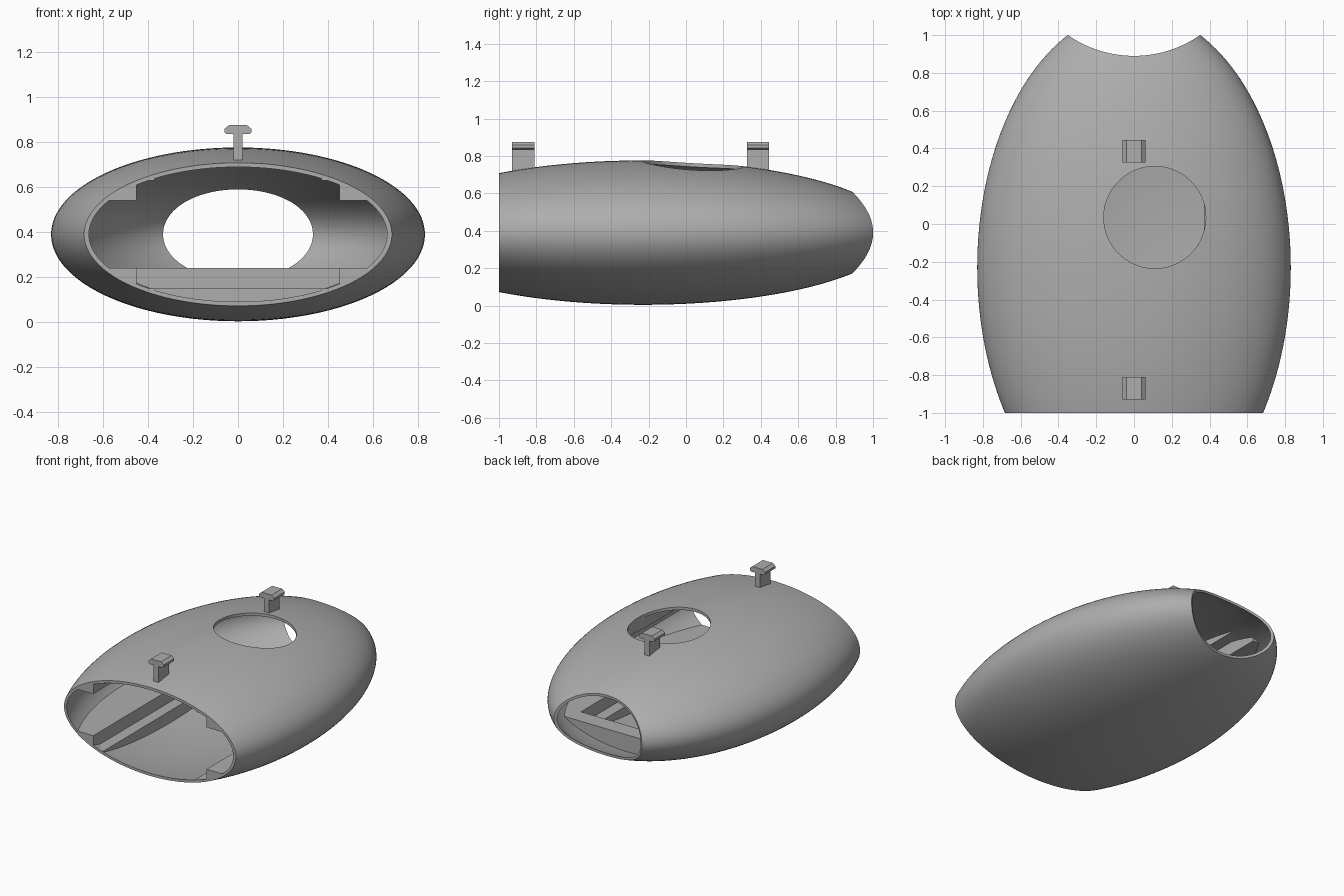
import bpy, bmesh, math
from mathutils import Matrix

if "Cube" in bpy.data.objects:
    bpy.data.objects.remove(bpy.data.objects["Cube"])

grey = bpy.data.materials.new("plain grey")
grey.use_nodes = True
grey.diffuse_color = (0.42, 0.42, 0.42, 1)
grey.node_tree.nodes["Principled BSDF"].inputs["Base Color"].default_value = grey.diffuse_color

CENTRE = (0, -0.23, 0.39)
RADII = (0.83, 1.357, 0.386)
FRONT, BACK = -1.0, 0.67


def make(name, bm):
    mesh = bpy.data.meshes.new(name)
    bmesh.ops.recalc_face_normals(bm, faces=bm.faces)
    bm.to_mesh(mesh)
    bm.free()
    mesh.materials.append(grey)
    ob = bpy.data.objects.new(name, mesh)
    bpy.context.collection.objects.link(ob)
    return ob


def ellipsoid(name, inset):
    # Poles lie along the length of the body
    bm = bmesh.new()
    bmesh.ops.create_uvsphere(bm, u_segments=128, v_segments=80, radius=1)
    size = Matrix.Diagonal([r - inset for r in RADII] + [1])
    turn = Matrix.Rotation(math.pi / 2, 4, 'X')
    bm.transform(Matrix.Translation(CENTRE) @ size @ turn)
    return make(name, bm)


def box(name, x, y, z):
    bm = bmesh.new()
    bmesh.ops.create_cube(bm, size=1)
    span = Matrix.Diagonal((x[1] - x[0], y[1] - y[0], z[1] - z[0], 1))
    mid = Matrix.Translation([sum(r) / 2 for r in (x, y, z)])
    bm.transform(mid @ span)
    return make(name, bm)


def cylinder(name, x, y, radius, z):
    bm = bmesh.new()
    bmesh.ops.create_cone(bm, cap_ends=True, segments=128, radius1=radius,
                          radius2=radius, depth=z[1] - z[0])
    bm.transform(Matrix.Translation((x, y, sum(z) / 2)))
    return make(name, bm)


def activate(ob):
    bpy.ops.object.select_all(action='DESELECT')
    ob.select_set(True)
    bpy.context.view_layer.objects.active = ob


def carve(ob, tool, operation='DIFFERENCE'):
    activate(ob)
    mod = ob.modifiers.new("carve", 'BOOLEAN')
    mod.operation, mod.object, mod.solver = operation, tool, 'EXACT'
    bpy.ops.object.modifier_apply(modifier=mod.name)
    bpy.data.objects.remove(tool)


def top_hole():
    return cylinder("hole_cutter", 0.11, 0.035, 0.27, (0.5, 1.2))


# Hollow shell, open at the front, scooped at the back, round hole on top
shell = ellipsoid("shell", 0)
carve(shell, ellipsoid("hollow_cutter", 0.02))
carve(shell, box("front_cutter", (-2, 2), (-3, FRONT), (-1, 2)))
carve(shell, cylinder("back_cutter", 0, 1.5, 0.61, (-1, 2)))
carve(shell, top_hole())
activate(shell)
bpy.ops.object.shade_smooth_by_angle(angle=math.radians(30))

# Lower stepped tray: two side rails joined by a wall at the back
tray = box("lower_tray", (-1, 1), (FRONT, BACK), (-0.1, 0.24))
carve(tray, box("tray_cutter", (-0.45, 0.45), (-2, 0.55), (0.15, 1)))
carve(tray, box("floor_cutter", (-0.37, 0.37), (-2, 0.47), (-1, 1)))
carve(tray, ellipsoid("trim", 0.014), 'INTERSECT')

# Upper stepped rails along the ceiling
rails = box("upper_rails", (-1, 1), (FRONT, BACK), (0.54, 0.9))
carve(rails, box("rail_cutter", (-0.45, 0.45), (-2, 2), (0, 0.63)))
carve(rails, box("ceiling_cutter", (-0.37, 0.37), (-2, 2), (0, 2)))
carve(rails, ellipsoid("trim", 0.014), 'INTERSECT')
carve(rails, top_hole())

# T-shaped pegs on the ridge, extruded from a half profile
half = [(0.02, 0.71), (0.02, 0.835), (0.05, 0.835), (0.06, 0.842),
        (0.06, 0.858), (0.04, 0.875)]
outline = half + [(-x, z) for x, z in reversed(half)]
for name, y in (("front_peg", -0.93), ("back_peg", 0.325)):
    bm = bmesh.new()
    face = bm.faces.new([bm.verts.new((x, y, z)) for x, z in outline])
    side = bmesh.ops.extrude_face_region(bm, geom=[face])["geom"]
    verts = [v for v in side if isinstance(v, bmesh.types.BMVert)]
    bmesh.ops.translate(bm, verts=verts, vec=(0, 0.12, 0))
    make(name, bm)
